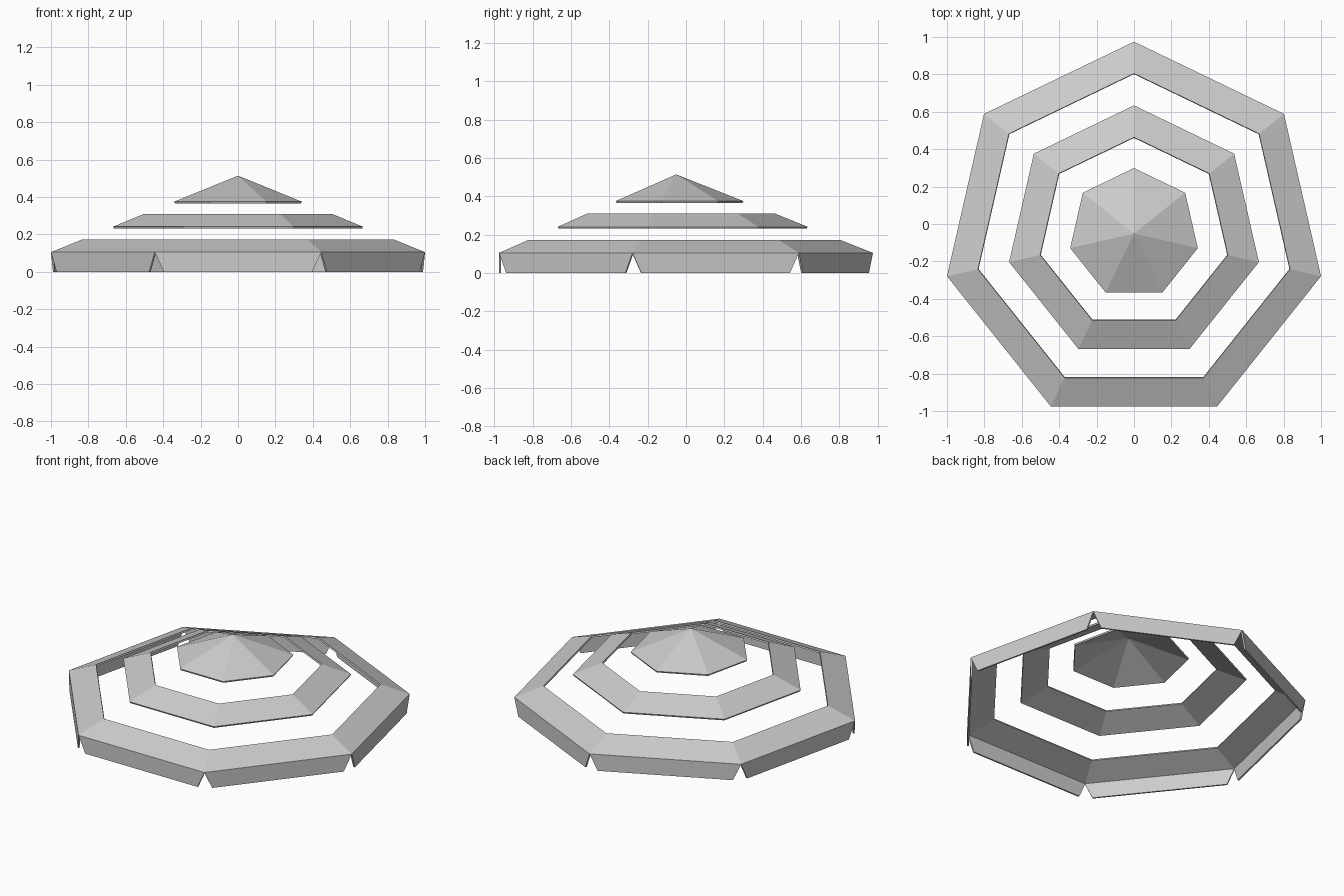
import bpy
from math import cos, sin, pi
from mathutils import Vector

if "Cube" in bpy.data.objects:
    bpy.data.objects.remove(bpy.data.objects["Cube"])

N = 7            # sides of the canopy
CY = -0.051      # heptagon centre in y
THICK = 0.01     # cloth thickness


def loop(r, z):
    """Seven corners of a heptagon pointing to the back (+y)."""
    return [Vector((r * cos(pi / 2 + 2 * pi * k / N),
                    CY + r * sin(pi / 2 + 2 * pi * k / N), z)) for k in range(N)]


def shell(name, verts, faces):
    """Thin flat-shaded sheet, thickened inwards."""
    me = bpy.data.meshes.new(name)
    me.from_pydata(verts, [], faces)
    me.update()
    ob = bpy.data.objects.new(name, me)
    bpy.context.collection.objects.link(ob)
    mod = ob.modifiers.new("thickness", 'SOLIDIFY')
    mod.thickness = THICK
    mod.offset = -1
    mod.use_even_offset = True
    return ob


def ring(name, r_out, z_out, r_in, z_in):
    faces = [(k, (k + 1) % N, N + (k + 1) % N, N + k) for k in range(N)]
    return shell(name, loop(r_out, z_out) + loop(r_in, z_in), faces)


# sloping canopy tiers
R, EDGE = 1.0257, 0.105
ring("lower_tier", R, EDGE, 0.856, 0.172)
ring("middle_tier", 0.685, 0.241, 0.515, 0.31)

# pointed top cap
shell("top_cap", loop(0.35, 0.375) + [Vector((0, CY, 0.514))],
      [(k, (k + 1) % N, N) for k in range(N)])

# hanging valance: one tapered panel per side
verts, faces = [], []
top = loop(R, EDGE)
for k in range(N):
    a, b = top[k], top[(k + 1) % N]
    inset = (b - a).normalized() * 0.048
    down = Vector((0, 0, -EDGE))
    i = len(verts)
    verts += [a, a + inset + down, b - inset + down, b]
    faces.append((i, i + 1, i + 2, i + 3))
shell("valance", verts, faces)
